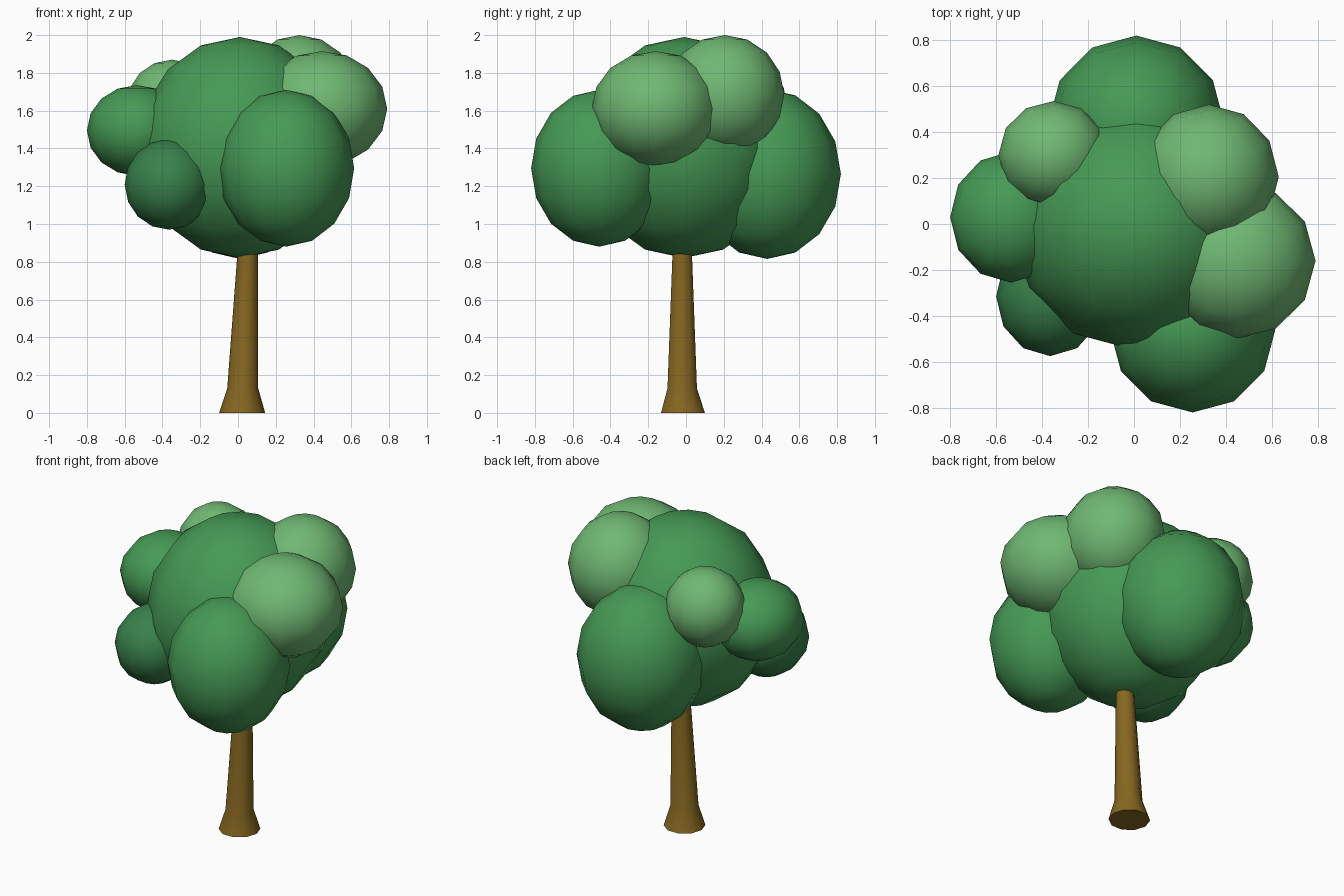
import bpy, bmesh, math
from mathutils import Matrix, Vector

if "Cube" in bpy.data.objects:
    bpy.data.objects.remove(bpy.data.objects["Cube"])


def material(name, rgb):
    m = bpy.data.materials.new(name)
    m.diffuse_color = (*rgb, 1)
    m.use_nodes = True
    m.node_tree.nodes["Principled BSDF"].inputs["Base Color"].default_value = m.diffuse_color
    return m


MID = material("leaf_mid", (0.06, 0.32, 0.09))
LIGHT = material("leaf_light", (0.16, 0.48, 0.17))
DARK = material("leaf_dark", (0.04, 0.22, 0.07))
BARK = material("bark", (0.24, 0.135, 0.015))


def finish(name, bm, mat, angle=180):
    bmesh.ops.recalc_face_normals(bm, faces=bm.faces)
    me = bpy.data.meshes.new(name)
    bm.to_mesh(me)
    bm.free()
    me.materials.append(mat)
    ob = bpy.data.objects.new(name, me)
    bpy.context.collection.objects.link(ob)
    bpy.ops.object.select_all(action='DESELECT')
    ob.select_set(True)
    bpy.context.view_layer.objects.active = ob
    bpy.ops.object.shade_smooth_by_angle(angle=math.radians(angle))
    return ob


# Foliage clump: low-poly smooth ellipsoid
def clump(name, centre, radii, mat):
    bm = bmesh.new()
    bmesh.ops.create_uvsphere(bm, u_segments=12, v_segments=8, radius=1)
    bmesh.ops.transform(bm, verts=bm.verts,
                        matrix=Matrix.Translation(centre) @ Matrix.Diagonal((*radii, 1)))
    finish(name, bm, mat)


clump("crown_main", (0.01, -0.01, 1.405), (0.54, 0.54, 0.585), MID)
clump("crown_front", (0.255, -0.46, 1.295), (0.36, 0.36, 0.415), MID)
clump("crown_back", (0.01, 0.43, 1.265), (0.385, 0.39, 0.45), MID)
clump("crown_left", (-0.535, 0.03, 1.495), (0.265, 0.285, 0.24), MID)
clump("crown_low_left", (-0.365, -0.315, 1.21), (0.235, 0.26, 0.24), DARK)
clump("crown_right", (0.445, -0.16, 1.61), (0.345, 0.34, 0.305), LIGHT)
clump("crown_top_right", (0.325, 0.205, 1.685), (0.305, 0.315, 0.315), LIGHT)
clump("crown_top_left", (-0.35, 0.30, 1.63), (0.24, 0.235, 0.24), LIGHT)

# Trunk: flared foot, tapering and leaning slightly; (x, y, z, radius)
sections = [(0.022, -0.016, 0, 0.122), (0.025, -0.02, 0.13, 0.082),
            (0.05, -0.02, 0.82, 0.055), (0.055, -0.02, 1.0, 0.05)]
SIDES = 10
bm = bmesh.new()
rings = []
for x, y, z, r in sections:
    angles = [2 * math.pi * i / SIDES for i in range(SIDES)]
    rings.append([bm.verts.new((x + r * math.cos(a), y + r * math.sin(a), z)) for a in angles])
for lo, hi in zip(rings, rings[1:]):
    for i in range(SIDES):
        j = (i + 1) % SIDES
        bm.faces.new((lo[i], lo[j], hi[j], hi[i]))
bm.faces.new(rings[0][::-1])
bm.faces.new(rings[-1])
finish("trunk", bm, BARK, 50)
